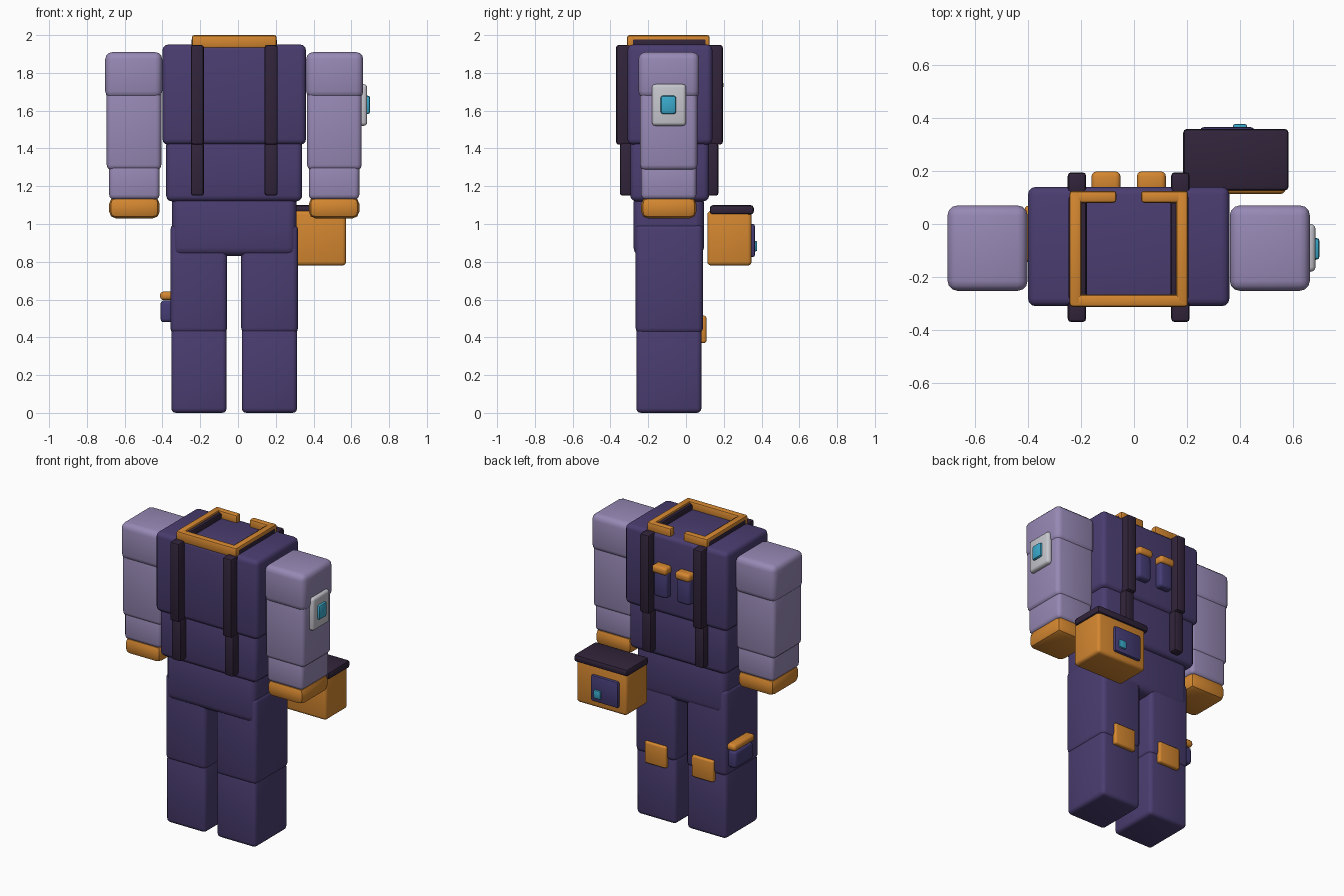
import bpy

if "Cube" in bpy.data.objects:
    bpy.data.objects.remove(bpy.data.objects["Cube"])

CX = -0.02  # symmetry plane of the figure


def material(name, hexcode):
    def lin(c):
        c /= 255
        return c / 12.92 if c <= 0.04045 else ((c + 0.055) / 1.055) ** 2.4
    m = bpy.data.materials.new(name)
    m.diffuse_color = [lin(int(hexcode[i:i + 2], 16)) for i in (0, 2, 4)] + [1]
    m.use_nodes = True
    m.node_tree.nodes["Principled BSDF"].inputs["Base Color"].default_value = m.diffuse_color
    return m


VIOLET = material("suit violet", "4A3D70")
LILAC = material("sleeve lilac", "9789B5")
ORANGE = material("orange", "D48730")
DARK = material("strap dark", "31243A")
NAVY = material("pouch indigo", "443C74")
GREY = material("panel grey", "C6C6CE")
TEAL = material("screen teal", "3AA9CB")


def box(name, x, y, z, mat, bevel=0.03, segments=3):
    """Rounded box from its (min, max) extents on each axis."""
    bpy.ops.mesh.primitive_cube_add(
        size=1, location=[(a + b) / 2 for a, b in (x, y, z)])
    ob = bpy.context.object
    ob.name = name
    ob.scale = [b - a for a, b in (x, y, z)]
    bpy.ops.object.transform_apply(location=False, rotation=False, scale=True)
    mod = ob.modifiers.new("round edges", "BEVEL")
    mod.width, mod.segments = bevel, segments
    ob.data.materials.append(mat)
    bpy.ops.object.modifier_apply(modifier=mod.name)
    bpy.ops.object.shade_smooth_by_angle()
    return ob


def pair(name, x, y, z, mat, bevel=0.03, segments=3):
    """Right-hand box and its mirror image; x is measured from the body centre."""
    box("right_" + name, (CX + x[0], CX + x[1]), y, z, mat, bevel, segments)
    box("left_" + name, (CX - x[1], CX - x[0]), y, z, mat, bevel, segments)


# Torso and hips
box("chest", (-0.40, 0.36), (-0.31, 0.14), (1.42, 1.95), VIOLET)
box("waist", (-0.38, 0.34), (-0.295, 0.122), (1.12, 1.45), VIOLET)
box("hips", (-0.35, 0.31), (-0.278, 0.095), (0.83, 1.16), VIOLET, 0.045)

# Legs
pair("thigh", (0.037, 0.338), (-0.267, 0.09), (0.42, 1.0), VIOLET)
pair("shin", (0.04, 0.333), (-0.263, 0.082), (0.0, 0.45), VIOLET, 0.025)
pair("knee_patch", (0.095, 0.255), (0.07, 0.108), (0.37, 0.515), ORANGE, 0.012)

# Arms
pair("shoulder", (0.381, 0.683), (-0.252, 0.07), (1.665, 1.91), LILAC, 0.038)
pair("sleeve", (0.386, 0.675), (-0.243, 0.06), (1.285, 1.72), LILAC, 0.028)
pair("cuff", (0.395, 0.662), (-0.237, 0.055), (1.13, 1.32), LILAC, 0.025)
pair("glove", (0.395, 0.662), (-0.237, 0.055), (1.03, 1.142), ORANGE, 0.035, 2)

# Harness straps, front, back and over the shoulders
for side, y_up, y_low in (("front", (-0.37, -0.28), (-0.35, -0.27)),
                          ("back", (0.11, 0.195), (0.09, 0.172))):
    pair(side + "_upper_strap", (0.16, 0.23), y_up, (1.42, 1.948), DARK, 0.014, 2)
    pair(side + "_lower_strap", (0.16, 0.23), y_low, (1.15, 1.43), DARK, 0.014, 2)
pair("shoulder_strap", (0.158, 0.226), (-0.29, 0.112), (1.92, 1.987), DARK, 0.014, 2)

# Collar ring, open at the back
pair("collar_side", (0.178, 0.224), (-0.31, 0.125), (1.932, 2.0), ORANGE, 0.012, 2)
pair("collar_back", (0.046, 0.224), (0.08, 0.125), (1.932, 1.999), ORANGE, 0.012, 2)
box("collar_front", (-0.242, 0.204), (-0.312, -0.266), (1.932, 2.0), ORANGE, 0.012, 2)

# Back pouches and flaps
pair("back_pouch", (0.036, 0.134), (0.12, 0.185), (1.55, 1.72), NAVY, 0.018)
pair("back_pouch_flap", (0.031, 0.14), (0.12, 0.198), (1.71, 1.762), ORANGE, 0.018)

# Thigh pouch and flap
box("thigh_pouch", (-0.41, -0.34), (-0.13, 0.06), (0.48, 0.595), NAVY, 0.018)
box("thigh_pouch_flap", (-0.413, -0.34), (-0.145, 0.07), (0.597, 0.642), ORANGE, 0.018)

# Arm panel with screen
box("arm_panel", (0.64, 0.684), (-0.18, 0.0), (1.52, 1.74), GREY, 0.018)
box("arm_screen", (0.66, 0.70), (-0.135, -0.052), (1.582, 1.68), TEAL, 0.014, 2)

# Hip case with lid, back plate and light
box("hip_case", (0.20, 0.572), (0.113, 0.347), (0.78, 1.07), ORANGE, 0.02)
box("hip_case_lid", (0.185, 0.583), (0.126, 0.359), (1.05, 1.10), DARK, 0.016, 2)
box("hip_case_plate", (0.25, 0.453), (0.335, 0.365), (0.825, 1.0), NAVY, 0.012, 2)
box("hip_case_light", (0.373, 0.426), (0.355, 0.377), (0.855, 0.91), TEAL, 0.008, 2)
